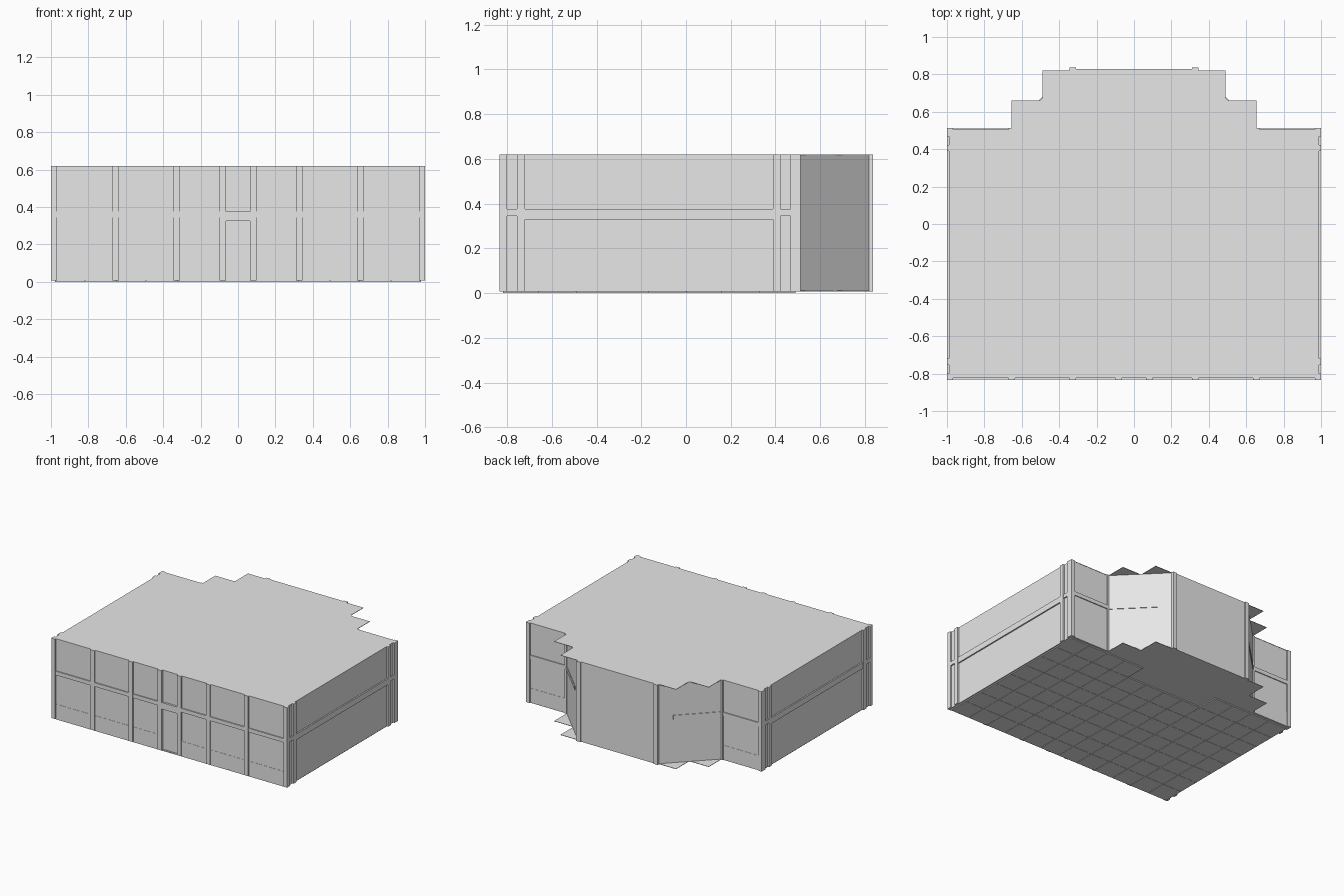
import bpy
import bmesh
from mathutils import Matrix, Vector

cube = bpy.data.objects.get("Cube")
if cube:
    bpy.data.objects.remove(cube, do_unlink=True)

grey = bpy.data.materials.new("light grey")
grey.use_nodes = True
colour = (0.8, 0.8, 0.8, 1)
grey.diffuse_color = colour
grey.node_tree.nodes["Principled BSDF"].inputs["Base Color"].default_value = colour

BASE, TOP = 0.008, 0.62


def finish(name, bm):
    bmesh.ops.recalc_face_normals(bm, faces=bm.faces)
    mesh = bpy.data.meshes.new(name)
    bm.to_mesh(mesh)
    bm.free()
    mesh.materials.append(grey)
    obj = bpy.data.objects.new(name, mesh)
    bpy.context.collection.objects.link(obj)
    return obj


def add_box(bm, x, y, z):
    """Box from three (low, high) ranges."""
    centre = Vector([(a + b) / 2 for a, b in (x, y, z)])
    size = [abs(b - a) for a, b in (x, y, z)]
    bmesh.ops.create_cube(bm, size=1, matrix=Matrix.Translation(centre) @ Matrix.Diagonal((*size, 1)))


def add_mirrored(bm, x, y, z):
    """Box on the left and its copy on the right."""
    add_box(bm, x, y, z)
    add_box(bm, (-x[1], -x[0]), y, z)


def prism(name, half, low, high):
    """Extrude an outline given by its +x half, front to back."""
    bm = bmesh.new()
    outline = half + [(-x, y) for x, y in reversed(half)]
    face = bm.faces.new([bm.verts.new((x, y, low)) for x, y in outline])
    up = bmesh.ops.extrude_face_region(bm, geom=[face])["geom"]
    verts = [v for v in up if isinstance(v, bmesh.types.BMVert)]
    bmesh.ops.translate(bm, verts=verts, vec=(0, 0, high - low))
    return finish(name, bm)


# Wall shell with a notch at the doorway and slanted rear corners
prism("walls", [(0.065, -0.815), (0.065, -0.823), (0.988, -0.823), (0.988, 0.503),
                (0.66, 0.503), (0.345, 0.818), (0.31, 0.828)], BASE, TOP)

# Stepped floor and roof sheets
steps = [(0.988, -0.82), (0.988, 0.505), (0.655, 0.505), (0.655, 0.66),
         (0.49, 0.66), (0.49, 0.82)]
prism("floor_sheet", steps, BASE, BASE + 0.003)
prism("roof_sheet", steps, TOP - 0.003, TOP)

# Front pillars
HEIGHT = (BASE, TOP)
bm = bmesh.new()
for x in [(0.065, 0.1), (0.31, 0.345), (0.635, 0.67), (0.967, 1.0)]:
    add_mirrored(bm, x, (-0.833, -0.81), HEIGHT)
finish("front_pillars", bm)

# Side pillars, in pairs near each corner
bm = bmesh.new()
for y in [(-0.833, -0.8), (-0.755, -0.72), (0.39, 0.423), (0.467, 0.51)]:
    add_mirrored(bm, (0.98, 1.0), y, HEIGHT)
finish("side_pillars", bm)

# Rear pillars
bm = bmesh.new()
add_mirrored(bm, (0.967, 1.0), (0.49, 0.512), HEIGHT)
add_mirrored(bm, (0.655, 0.67), (0.49, 0.512), HEIGHT)
add_mirrored(bm, (0.31, 0.345), (0.8, 0.837), HEIGHT)
finish("rear_pillars", bm)

# Horizontal bands at mid height
bm = bmesh.new()
MID = (0.345, 0.375)
add_mirrored(bm, (0.065, 0.99), (-0.831, -0.815), MID)
add_mirrored(bm, (0.66, 0.99), (0.495, 0.51), MID)
for y in [(-0.81, -0.74), (0.4, 0.48)]:
    add_mirrored(bm, (0.98, 0.998), y, MID)
add_mirrored(bm, (0.98, 0.998), (-0.74, 0.4), (0.33, 0.375))
finish("mid_bands", bm)

# Lintel over the doorway
bm = bmesh.new()
add_box(bm, (-0.07, 0.07), (-0.831, -0.81), (0.325, 0.375))
finish("door_lintel", bm)

# Low skirting
bm = bmesh.new()
SKIRT = (BASE, 0.12)
add_mirrored(bm, (0.09, 0.97), (-0.8245, -0.815), SKIRT)
add_mirrored(bm, (0.67, 0.97), (0.495, 0.5045), SKIRT)
finish("skirting", bm)

# Thin bands on the slanted rear walls
bm = bmesh.new()
for side in (1, -1):
    ends = [(0.66, 0.503), (0.415, 0.748)]
    lower = [bm.verts.new((side * (x + 0.003), y + 0.003, MID[0])) for x, y in ends]
    inner = [bm.verts.new((side * (x - 0.01), y - 0.01, MID[0])) for x, y in reversed(ends)]
    face = bm.faces.new(lower + inner)
    up = bmesh.ops.extrude_face_region(bm, geom=[face])["geom"]
    bmesh.ops.translate(bm, vec=(0, 0, MID[1] - MID[0]),
                        verts=[v for v in up if isinstance(v, bmesh.types.BMVert)])
finish("slanted_bands", bm)

# Floor tiles underneath, left out at the rear middle
COLS, ROWS, GAP = 12, 8, 0.001
X0, Y0, W, D = -0.98, -0.82, 1.96 / COLS, 1.31 / ROWS
bm = bmesh.new()
for i in range(COLS):
    for j in range(ROWS):
        x, y = X0 + i * W, Y0 + j * D
        if j == ROWS - 1 and abs(x + W / 2) < 0.33:
            continue
        add_box(bm, (x + GAP, x + W - GAP), (y + GAP, y + D - GAP), (0, BASE + 0.001))
finish("floor_tiles", bm)
